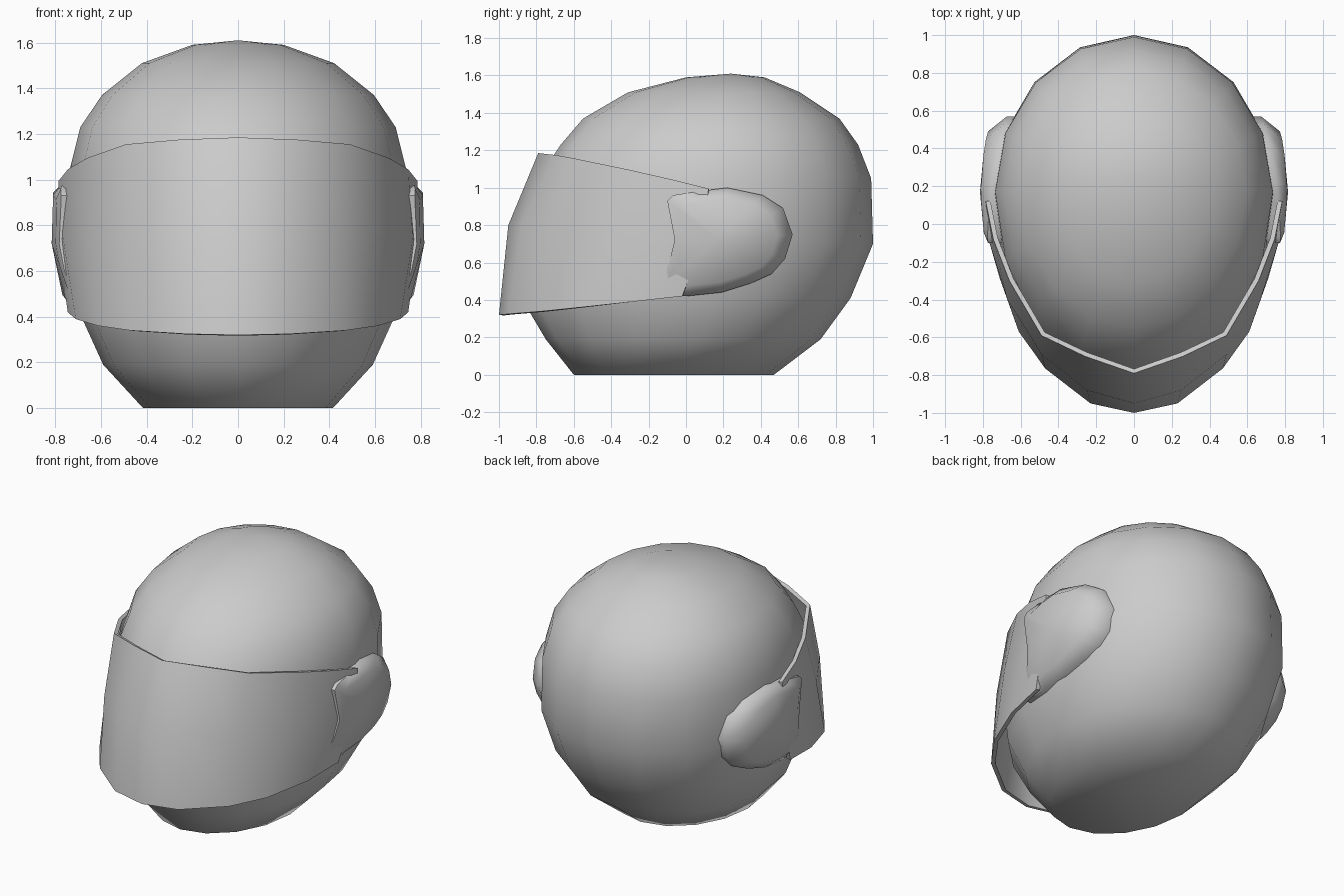
import bpy
import bmesh
from math import sin, cos, pi

default_cube = bpy.data.objects.get("Cube")
if default_cube:
    bpy.data.objects.remove(default_cube, do_unlink=True)

# Single plain grey finish
grey = bpy.data.materials.new("plain_grey")
grey.use_nodes = True
colour = (0.6, 0.6, 0.6, 1)
grey.diffuse_color = colour
grey.node_tree.nodes["Principled BSDF"].inputs["Base Color"].default_value = colour


def finish(name, bm, recalculate=True):
    """Turn a bmesh into a smooth shaded object with the grey material."""
    if recalculate:
        bmesh.ops.recalc_face_normals(bm, faces=bm.faces)
    for face in bm.faces:
        face.smooth = True
    mesh = bpy.data.meshes.new(name)
    bm.to_mesh(mesh)
    bm.free()
    mesh.materials.append(grey)
    obj = bpy.data.objects.new(name, mesh)
    bpy.context.collection.objects.link(obj)
    return obj


def sharpen(obj, angle):
    """Smooth shading that keeps hard edges."""
    bpy.ops.object.select_all(action="DESELECT")
    obj.select_set(True)
    bpy.context.view_layer.objects.active = obj
    bpy.ops.object.shade_smooth_by_angle(angle=angle)


def bridge(bm, lower, upper):
    """Join two closed rings of equal length with quads."""
    count = len(lower)
    for i in range(count):
        j = (i + 1) % count
        bm.faces.new((lower[i], lower[j], upper[j], upper[i]))


def fan(bm, ring, tip):
    """Close a ring with triangles to one point."""
    for i, vert in enumerate(ring):
        bm.faces.new((vert, ring[(i + 1) % len(ring)], tip))


# Shell: egg-shaped rings as height, half width, front, widest point, back
def build_shell():
    sections = [
        (0, .415, -.6, -.05, .47), (.19, .59, -.75, .05, .72),
        (.41, .69, -.88, .12, .88), (.7, .745, -.89, .15, 1),
        (1.05, .735, -.79, .17, .99), (1.23, .69, -.67, .17, .92),
        (1.37, .595, -.55, .18, .82), (1.51, .42, -.31, .2, .61),
        (1.59, .2, 0, .22, .42),
    ]
    sides = 16
    bm = bmesh.new()
    rings = []
    for z, width, front, middle, back in sections:
        ring = []
        for i in range(sides):
            angle = 2 * pi * i / sides
            reach = back - middle if sin(angle) > 0 else middle - front
            ring.append(bm.verts.new((width * cos(angle), middle + reach * sin(angle), z)))
        rings.append(ring)
    for lower, upper in zip(rings, rings[1:]):
        bridge(bm, lower, upper)
    bm.faces.new(rings[0])
    fan(bm, rings[-1], bm.verts.new((0, .24, 1.61)))
    finish("helmet_shell", bm)


# Visor: three rows from the centre to the side, mirrored, then thickened
def build_visor():
    rows = [
        [(0, -.79, 1.185), (.26, -.7, 1.175), (.49, -.59, 1.155),
         (.66, -.3, 1.095), (.745, -.08, 1.045), (.785, .12, .995)],
        [(0, -.95, .8), (.25, -.88, .8), (.49, -.69, .78),
         (.67, -.4, .76), (.765, -.1, .74), (.79, .1, .74)],
        [(0, -1, .32), (.23, -.95, .325), (.47, -.765, .34),
         (.61, -.57, .36), (.71, -.29, .39), (.745, -.02, .42)],
    ]
    bm = bmesh.new()
    grid = []
    for row in rows:
        mirrored = [(-x, y, z) for x, y, z in reversed(row[1:])]
        grid.append([bm.verts.new(point) for point in mirrored + row])
    for top, low in zip(grid, grid[1:]):
        for i in range(len(top) - 1):
            bm.faces.new((top[i], low[i], low[i + 1], top[i + 1]))
    visor = finish("visor", bm, recalculate=False)
    thickness = visor.modifiers.new("thickness", "SOLIDIFY")
    thickness.thickness = .025
    thickness.offset = -1
    bpy.context.view_layer.objects.active = visor
    bpy.ops.object.modifier_apply(modifier=thickness.name)
    sharpen(visor, pi / 4)


# Hinge covers: a domed teardrop on each side with a crisp front edge
def build_hinge_cover(name, side):
    outline = [
        (-.18, .43), (0, .42), (.19, .44), (.35, .49), (.46, .54),
        (.53, .62), (.57, .75), (.52, .89), (.41, .96), (.22, 1),
        (.1, .985), (-.07, .96), (-.1, .93), (-.06, .72), (-.09, .6),
    ]
    centre_y, centre_z = .17, .72

    def dome(y, z):
        return .82 - .45 * (z - .82) ** 2 - .4 * (y - .17) ** 2

    def make_ring(scale, depth):
        ring = []
        for y, z in outline:
            y = centre_y + (y - centre_y) * scale
            z = centre_z + (z - centre_z) * scale
            ring.append(bm.verts.new((side * (dome(y, z) - depth(y)), y, z)))
        return ring

    bm = bmesh.new()
    base = make_ring(1, lambda y: .14)
    rim = make_ring(1, lambda y: .012 if y < -.04 else .03 + .09 * max(y, 0))
    crown = make_ring(.8, lambda y: .004)
    bridge(bm, base, rim)
    bridge(bm, rim, crown)
    fan(bm, crown, bm.verts.new((side * dome(centre_y, centre_z), centre_y, centre_z)))
    bm.faces.new(base)
    sharpen(finish(name, bm), pi / 3.5)


build_shell()
build_visor()
for name, side in (("left_hinge_cover", 1), ("right_hinge_cover", -1)):
    build_hinge_cover(name, side)
